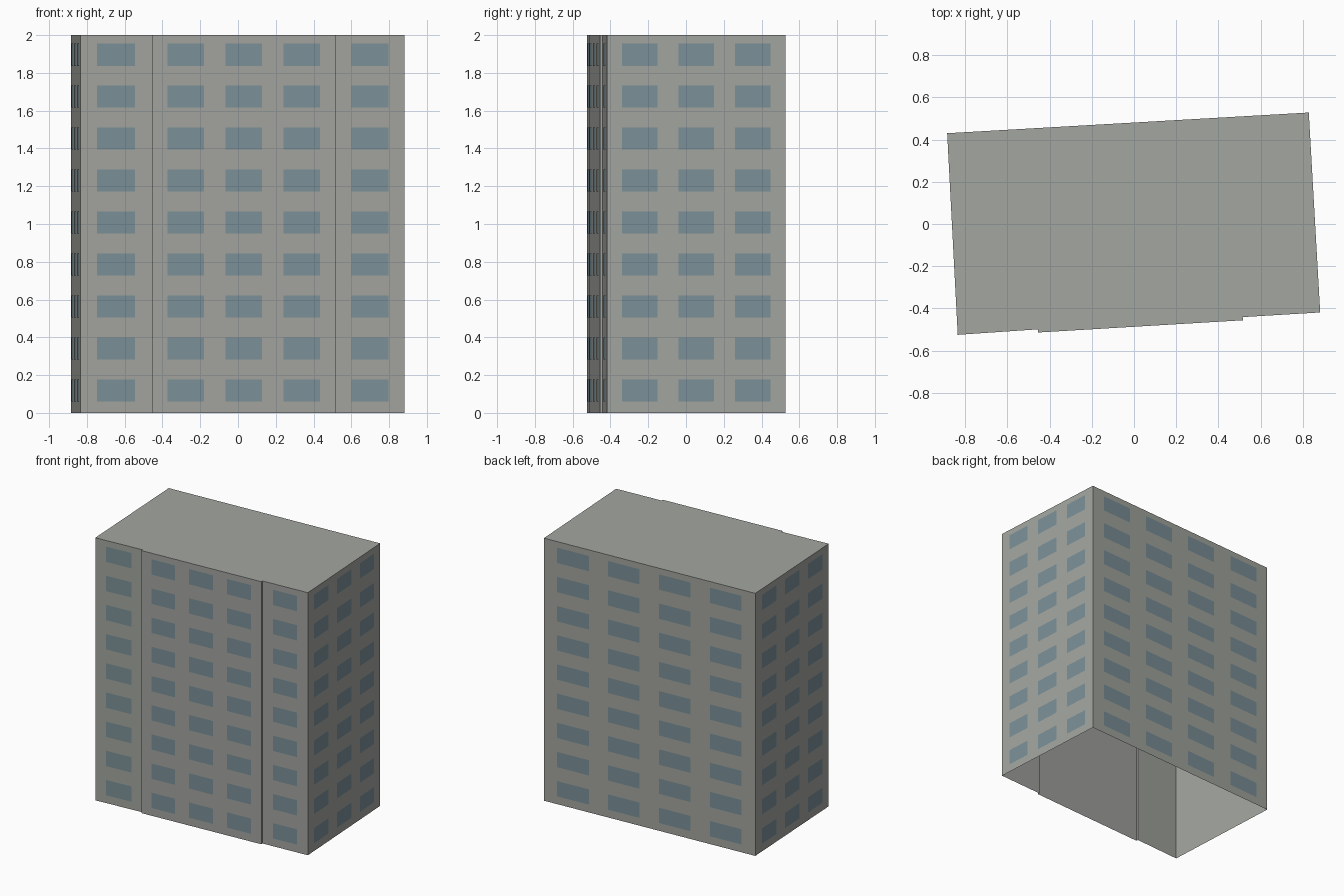
import bpy
import bmesh
from mathutils import Vector

cube = bpy.data.objects.get("Cube")
if cube:
    bpy.data.objects.remove(cube, do_unlink=True)

HEIGHT = 2.0
FLOORS = 9
STOREY = HEIGHT / FLOORS
SILL, HEAD = 0.06, 0.177      # window bottom and top within a storey
PROUD = 0.002                 # how far the panes stand off the wall


def make_material(name, rgb):
    mat = bpy.data.materials.new(name)
    mat.use_nodes = True
    colour = (*rgb, 1.0)
    mat.diffuse_color = colour
    bsdf = mat.node_tree.nodes["Principled BSDF"]
    bsdf.inputs["Base Color"].default_value = colour
    bsdf.inputs["Roughness"].default_value = 0.8
    return mat


def make_object(name, bm, mat):
    mesh = bpy.data.meshes.new(name)
    bm.to_mesh(mesh)
    bm.free()
    mesh.materials.append(mat)
    obj = bpy.data.objects.new(name, mesh)
    bpy.context.collection.objects.link(obj)
    return obj


concrete = make_material("warm grey concrete", (0.37, 0.38, 0.35))
glass = make_material("blue grey glass", (0.20, 0.285, 0.315))

# Footprint, counter-clockwise from the front right corner
footprint = [Vector(p) for p in (
    (-0.835, -0.525), (-0.456, -0.499), (-0.455, -0.514), (0.516, -0.456),
    (0.515, -0.441), (0.882, -0.419), (0.828, 0.528), (-0.885, 0.43))]

# Walls and roof, open underneath
bm = bmesh.new()
low = [bm.verts.new((p.x, p.y, 0)) for p in footprint]
high = [bm.verts.new((p.x, p.y, HEIGHT)) for p in footprint]
for i in range(len(low)):
    j = (i + 1) % len(low)
    bm.faces.new((low[i], low[j], high[j], high[i]))
bm.faces.new(high)
make_object("building_shell", bm, concrete)


def add_windows(name, start, end, count):
    """Grid of thin panes along one wall, count per storey."""
    along = end - start
    normal = Vector((along.y, -along.x)).normalized() * PROUD
    margin = 0.233 if count == 1 else 0.255 / count
    width = 1 - 2 * margin if count == 1 else 0.597 / count
    step = (1 - 2 * margin - width) / max(count - 1, 1)
    bm = bmesh.new()
    for floor in range(FLOORS):
        z0, z1 = floor * STOREY + SILL, floor * STOREY + HEAD
        for k in range(count):
            t = margin + k * step
            a = start + along * t + normal
            b = start + along * (t + width) + normal
            bm.faces.new([bm.verts.new((p.x, p.y, z))
                          for p, z in ((a, z0), (b, z0), (b, z1), (a, z1))])
    make_object(name, bm, glass)


# Windows per wall: wall index in the footprint and panes per storey
for name, wall, count in (
        ("front_right_windows", 0, 1), ("front_centre_windows", 2, 3),
        ("front_left_windows", 4, 1), ("left_side_windows", 5, 3),
        ("back_windows", 6, 4), ("right_side_windows", 7, 3)):
    add_windows(name, footprint[wall],
                footprint[(wall + 1) % len(footprint)], count)
